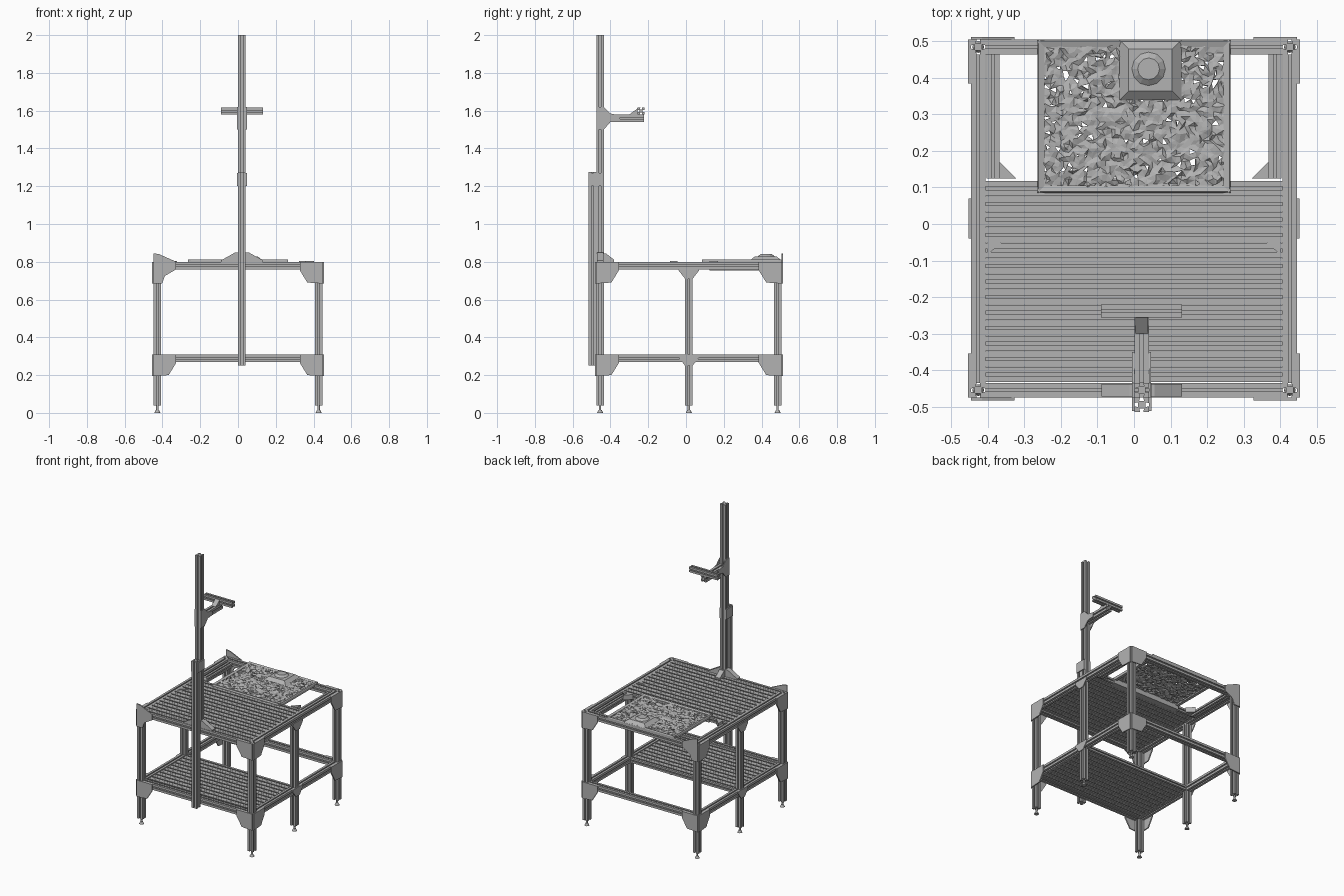
import bpy, bmesh, random
from mathutils import Vector

random.seed(4)
if "Cube" in bpy.data.objects:
    bpy.data.objects.remove(bpy.data.objects["Cube"], do_unlink=True)

metal = bpy.data.materials.new("aluminium grey")
metal.use_nodes = True
GREY = (0.45, 0.45, 0.45, 1)
metal.diffuse_color = GREY
metal.node_tree.nodes["Principled BSDF"].inputs["Base Color"].default_value = GREY


def finish(name, bm):
    bmesh.ops.recalc_face_normals(bm, faces=bm.faces)
    mesh = bpy.data.meshes.new(name)
    bm.to_mesh(mesh)
    bm.free()
    mesh.materials.append(metal)
    obj = bpy.data.objects.new(name, mesh)
    bpy.context.collection.objects.link(obj)
    return obj


def place(axis, u, v, t):
    """Put a profile point (u, v) at distance t along an axis."""
    return {"X": (t, u, v), "Y": (u, t, v), "Z": (u, v, t)}[axis]


def prism(name, axis, points, start, end):
    bm = bmesh.new()
    face = bm.faces.new([bm.verts.new(place(axis, u, v, start)) for u, v in points])
    ext = bmesh.ops.extrude_face_region(bm, geom=[face])
    verts = [g for g in ext["geom"] if isinstance(g, bmesh.types.BMVert)]
    bmesh.ops.translate(bm, verts=verts, vec=Vector(place(axis, 0, 0, end - start)))
    # the starting face stays as the near cap
    return finish(name, bm)


def slotted(w, h):
    """Square section with a slot in the middle of each side."""
    quarter = [(1, -1), (1, -.22), (.5, -.34), (.5, .34), (1, .22)]
    pts = []
    for _ in range(4):
        pts += quarter
        quarter = [(-b, a) for a, b in quarter]
    return [(a * w / 2, b * h / 2) for a, b in pts]


def bar(name, axis, u, v, start, end, w=.04, h=.04):
    return prism(name, axis, [(u + a, v + b) for a, b in slotted(w, h)], start, end)


def box(name, x, y, z):
    return prism(name, "Z", [(x[0], y[0]), (x[1], y[0]), (x[1], y[1]), (x[0], y[1])], *z)


def cylinder(name, x, y, z0, z1, r0, r1):
    bm = bmesh.new()
    bmesh.ops.create_cone(bm, cap_ends=True, segments=12, radius1=r0, radius2=r1, depth=z1 - z0)
    bmesh.ops.translate(bm, verts=bm.verts, vec=(x, y, (z0 + z1) / 2))
    return finish(name, bm)


LEG_X, FRONT, MID, BACK = .427, -.455, .015, .485
TOP, LOW = .78, .29

# Legs with levelling feet
for sx, side in ((-1, "right"), (1, "left")):
    x = sx * LEG_X
    for y, row in ((FRONT, "front"), (MID, "middle"), (BACK, "back")):
        bar(f"{row}_{side}_leg", "Z", x, y, .04, .76 if y == MID else .80)
        cylinder(f"{row}_{side}_foot_stem", x, y, .01, .045, .006, .006)
        cylinder(f"{row}_{side}_foot_pad", x, y, 0, .016, .016, .008)

    # Side rails between the legs
    bar(f"{side}_top_rail", "Y", x, TOP, FRONT + .02, BACK - .02)
    for a, b, part in ((FRONT, MID, "front"), (MID, BACK, "back")):
        bar(f"{side}_low_rail_{part}", "Y", x, LOW, a + .02, b - .02)
    bar(f"{side}_inner_rail", "Y", sx * .386, TOP - .01, .125, .465, .035, .03)

# Cross rails
inner = LEG_X - .02
for y, row in ((FRONT, "front"), (BACK, "back")):
    for z, level in ((TOP, "top"), (LOW, "low")):
        bar(f"{row}_{level}_rail", "X", y, z, -inner, inner)

# Slatted table top and lower shelf
PITCH = .0425
for level, z, count in (("table", .784, 13), ("shelf", .287, 11)):
    for i in range(count):
        y = FRONT + PITCH * (i + 1)
        bar(f"{level}_slat_{i + 1}", "X", y, z, -inner, inner, PITCH - .001, .032)

# Corner gussets on the outer faces
GUSSET = [(0, 0), (.12, 0), (.12, .045), (.08, .11), (0, .115)]
RAISED = [(0, -.045), (.03, -.04), (.12, 0), (.12, .04), (.06, .075), (.045, .115), (0, .115)]
for sx, side in ((-1, "right"), (1, "left")):
    for y, sy, row in ((FRONT, -1, "front"), (BACK, 1, "back")):
        for z, level in ((.80, "top"), (.31, "low")):
            shape = RAISED if sx < 0 and level == "top" else GUSSET
            ox, oy = sx * (LEG_X + .02), y + sy * .02
            name = f"{row}_{side}_{level}_gusset"
            prism(name + "_across", "Y", [(ox - sx * u, z - v) for u, v in shape],
                  oy, oy + sy * .008)
            prism(name + "_along", "X", [(oy - sy * u, z - v) for u, v in GUSSET],
                  ox, ox + sx * .008)
    # Middle leg brackets
    ox = sx * (LEG_X + .02)
    tee = [(-.055, 0), (.055, 0), (.055, -.015), (.02, -.06), (-.02, -.06), (-.055, -.015)]
    for z, level in ((.77, "top"), (.31, "low")):
        prism(f"middle_{side}_{level}_bracket", "X", [(MID + a, z + b) for a, b in tee],
              ox, ox + sx * .006)
    # Flat corner braces on the table
    for y, d, label in ((.125, .045, "opening"), (-.045, -.04, "table")):
        x0 = sx * (.368 if d > 0 else .402)
        prism(f"{side}_{label}_brace", "Z", [(x0, y), (x0 - sx * .045, y), (x0, y + d)], .77, .804)

# Perforated work bed: rim and a crumpled sheet with small holes
BX, BY0, BY1, RIM = .265, .085, .505, .02
bm = bmesh.new()
bmesh.ops.create_grid(bm, x_segments=40, y_segments=32, size=1)
for v in bm.verts:
    edge = v.is_boundary
    jitter = 0 if edge else .0045
    v.co = (v.co.x * (BX - .01) + random.uniform(-jitter, jitter),
            (BY0 + BY1) / 2 + v.co.y * (BY1 - BY0 - .02) / 2 + random.uniform(-jitter, jitter),
            .806 if edge else random.uniform(.800, .810))
bmesh.ops.triangulate(bm, faces=bm.faces)
holes = [f for f in bm.faces if random.random() < .04]
bmesh.ops.delete(bm, geom=holes, context="FACES")
bed = finish("bed_mesh", bm)
thick = bed.modifiers.new("thickness", "SOLIDIFY")
thick.thickness = .006
for s, side in ((-1, "right"), (1, "left")):
    prism(f"bed_rim_{side}", "Y", [(s * BX, .79), (s * BX, .806), (s * (BX - .004), .812),
                                   (s * (BX - RIM), .807), (s * (BX - RIM), .79)], BY0, BY1)
for y, s, row in ((BY0, 1, "front"), (BY1, -1, "back")):
    prism(f"bed_rim_{row}", "X", [(y, .79), (y, .806), (y + s * .004, .812),
                                  (y + s * RIM, .807), (y + s * RIM, .79)], -BX, BX)
box("bed_support", (-BX, BX), (.085, .125), (.765, .80))

# Raised unit on the bed
bm = bmesh.new()
bmesh.ops.create_cube(bm, size=1)
for v in bm.verts:
    k = .7 if v.co.z > 0 else 1
    v.co = (.045 + v.co.x * .17 * k, .422 + v.co.y * .165 * k, .818 + v.co.z * .02)
finish("bed_unit_base", bm)
cylinder("bed_unit_hub", .04, .425, .825, .84, .05, .03)

# Mast: fixed lower post, sliding upper post and their clamp
MX = .021
bar("lower_mast", "Z", MX, -.495, .25, 1.275)
bar("upper_mast", "Z", MX, FRONT, .80, 2.0)
for s, side in ((-1, "right"), (1, "left")):
    x = MX + s * .02
    box(f"mast_clamp_{side}", sorted((x, x + s * .007)), (-.513, -.437), (1.20, 1.27))
    # Brackets at the foot of the mast and under the arm
    prism(f"mast_foot_{side}", "Y", [(x, .80), (MX + s * .11, .80), (MX + s * .11, .808),
                                     (x + s * .015, .85), (x, .85)], -.472, -.438)
    prism(f"arm_bracket_{side}", "X",
          [(-.475, 1.50), (-.435, 1.50), (-.40, 1.54), (-.35, 1.545),
           (-.35, 1.575), (-.40, 1.585), (-.435, 1.62), (-.475, 1.62)], x, x + s * .006)
prism("mast_rear_foot", "X", [(-.435, .80), (-.38, .80), (-.38, .81), (-.425, .845), (-.435, .845)],
      MX - .018, MX + .018)

# Arm and its cross bar
bar("arm", "Y", MX, 1.56, -.435, -.222)
bar("arm_cross_bar", "X", -.238, 1.598, -.09, .132, .036, .036)
prism("arm_bar_bracket", "X", [(-.30, 1.58), (-.256, 1.58), (-.256, 1.612)], MX - .017, MX + .017)
